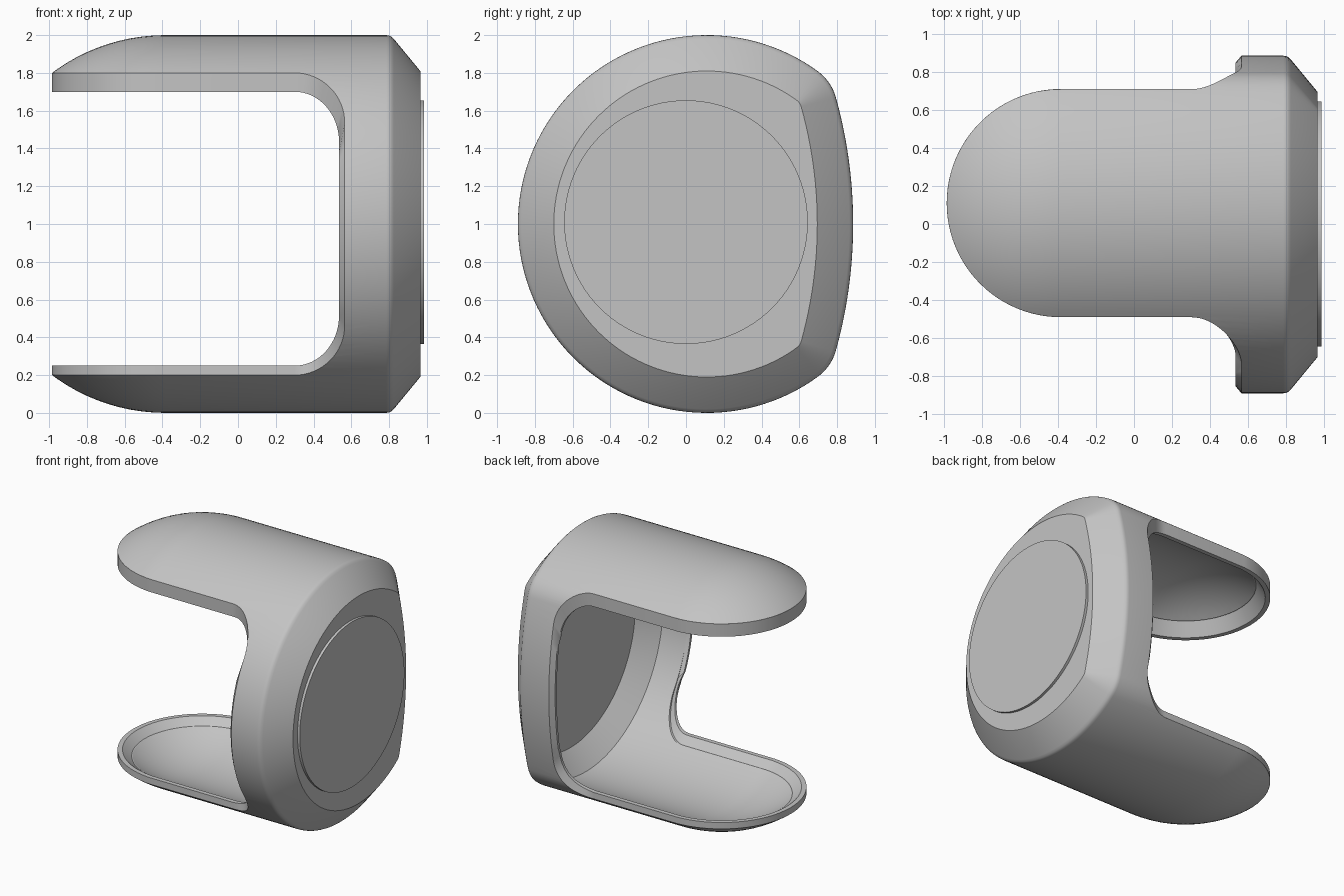
import bpy, bmesh
from math import sin, cos, pi, sqrt, atan2, radians

if "Cube" in bpy.data.objects:
    bpy.data.objects.remove(bpy.data.objects["Cube"])

grey = bpy.data.materials.new("plain_grey")
grey.use_nodes = True
grey.diffuse_color = (0.55, 0.55, 0.55, 1)
grey.node_tree.nodes["Principled BSDF"].inputs["Base Color"].default_value = grey.diffuse_color

# Main dimensions
CY, CZ = 0.11, 1.0           # axis of the round body
DOME_X = -0.385              # centre of the domed end
RIM = 0.8                    # half height of the opening
BACK_C, BACK_R = -1.615, 2.5  # shallow back arc
FIL_Y, FIL_Z, FIL_R = 0.552, 0.605, 0.25  # corner between both arcs
BEND = 0.265                 # corner radius of the opening
BEND_X = 0.3


def arc(cy, cz, r, a, b, n):
    return [(cy + r * cos(a + (b - a) * i / n), cz + r * sin(a + (b - a) * i / n))
            for i in range(n)]


def section(o):
    """Body cross-section in y, z, moved inwards by o."""
    t1 = atan2(FIL_Z, FIL_Y - CY)
    t2 = atan2(FIL_Z, FIL_Y - BACK_C)
    return (arc(CY, CZ, 1 - o, t1, 2 * pi - t1, 96)
            + arc(FIL_Y, CZ - FIL_Z, FIL_R - o, -t1, -t2, 10)
            + arc(BACK_C, CZ, BACK_R - o, -t2, t2, 24)
            + arc(FIL_Y, CZ + FIL_Z, FIL_R - o, t2, t1, 10))


def loft(name, rings, caps=True, loop=False):
    """Skin closed rings of points."""
    bm = bmesh.new()
    vs = [[bm.verts.new(p) for p in ring] for ring in rings]
    n = len(vs[0])
    for k in range(len(vs) if loop else len(vs) - 1):
        a, b = vs[k], vs[(k + 1) % len(vs)]
        for i in range(n):
            j = (i + 1) % n
            bm.faces.new((a[i], a[j], b[j], b[i]))
    if caps:
        bm.faces.new(vs[0])
        bm.faces.new(vs[-1])
    bmesh.ops.recalc_face_normals(bm, faces=bm.faces)
    me = bpy.data.meshes.new(name)
    bm.to_mesh(me)
    bm.free()
    me.materials.append(grey)
    ob = bpy.data.objects.new(name, me)
    bpy.context.collection.objects.link(ob)
    return ob


def smooth(ob):
    bpy.ops.object.select_all(action='DESELECT')
    ob.select_set(True)
    bpy.context.view_layer.objects.active = ob
    bpy.ops.object.shade_smooth_by_angle(angle=radians(28))


def body(name, o, end):
    """Domed end, straight barrel, then bevelled end given as (x, inset)."""
    rings = []
    for k in range(16, 0, -1):
        t = radians(56) * k / 16
        rings.append([(DOME_X - (1 - o) * sin(t), CY + (y - CY) * cos(t), CZ + (z - CZ) * cos(t))
                      for y, z in section(o)])
    for x, inset in [(DOME_X, o)] + end:
        rings.append([(x, y, z) for y, z in section(inset)])
    return loft(name, rings)


def cut(ob, cutter):
    m = ob.modifiers.new("cut", 'BOOLEAN')
    m.operation, m.solver, m.object = 'DIFFERENCE', 'EXACT', cutter
    bpy.context.view_layer.objects.active = ob
    bpy.ops.object.modifier_apply(modifier=m.name)
    bpy.data.objects.remove(cutter)


# Hollow shell with a wide opening cut through from front to back
shell = body("shell", 0, [(0.785, 0), (0.8, 0.002), (0.812, 0.008), (0.825, 0.02), (0.965, 0.19)])
cavity = body("cavity_cutter", 0.06, [(0.78, 0.06), (0.915, 0.21)])
N = 16
bend = [(BEND_X + BEND * sin(pi / 2 * i / N), RIM - BEND * (1 - cos(pi / 2 * i / N)))
        for i in range(N + 1)]
outline = [(-2, RIM)] + bend + [(x, -z) for x, z in reversed(bend)] + [(-2, -RIM)]
opening = loft("opening_cutter", [[(x, y, CZ + z) for x, z in outline] for y in (-2, 2)])
cut(shell, cavity)
cut(shell, opening)
smooth(shell)


def side_y(dz, side):
    """Depth of the body surface at a height from the axis."""
    d = abs(dz)
    if side < 0 or d > 0.807:
        return CY + side * sqrt(1 - d * d)
    if d > 0.672:
        return FIL_Y + sqrt(FIL_R ** 2 - (d - FIL_Z) ** 2)
    return BACK_C + sqrt(BACK_R ** 2 - d * d)


def rim_loop(drop_top, drop_low, drop_x, flap_in, side_in):
    """Edge loop round the opening, lowered into it and moved inwards."""
    def quarter(up, side):
        drop = drop_top if up > 0 else drop_low
        pts = []
        r = 0.6 - flap_in
        for i in range(24):
            t = pi / 2 * i / 24
            pts.append((DOME_X - r * cos(t), CY + side * r * sin(t), CZ + up * (RIM - drop)))
        for i in range(N + 1):
            t = pi / 2 * i / N
            w = sin(t)
            x = BEND_X + (BEND - drop_x) * w
            dz = RIM - BEND * (1 - cos(t))
            y = side_y(up * dz, side) - side * (flap_in + (side_in - flap_in) * w)
            pts.append((x, y, CZ + up * (dz - drop)))
        # upright edge, half of it
        last = pts[-1]
        mid = CZ + (drop_low - drop_top) / 2
        for i in range(1, 9):
            z = last[2] + (mid - last[2]) * i / 8
            pts.append((last[0], side_y(z - CZ, side) - side * side_in, z))
        return pts
    front = quarter(1, -1) + quarter(-1, -1)[-2::-1]
    back = quarter(-1, 1)[1:] + quarter(1, 1)[-2:0:-1]
    return front + back


# Raised lip following the whole opening
lip = loft("opening_lip", [
    rim_loop(0, 0, 0, 0, 0),
    rim_loop(0.1, 0.05, 0.03, 0, 0.035),
    rim_loop(0.1, 0.05, 0.03, 0.035, 0.055),
    rim_loop(0, 0, 0, 0.1, 0.062),
], caps=False, loop=True)
smooth(lip)

# Round plate on the bevelled end
plate = loft("end_plate", [[(x, y, z) for y, z in arc(0, 1.01, 0.645, 0, 2 * pi, 96)]
                           for x in (0.94, 0.985)])
smooth(plate)
